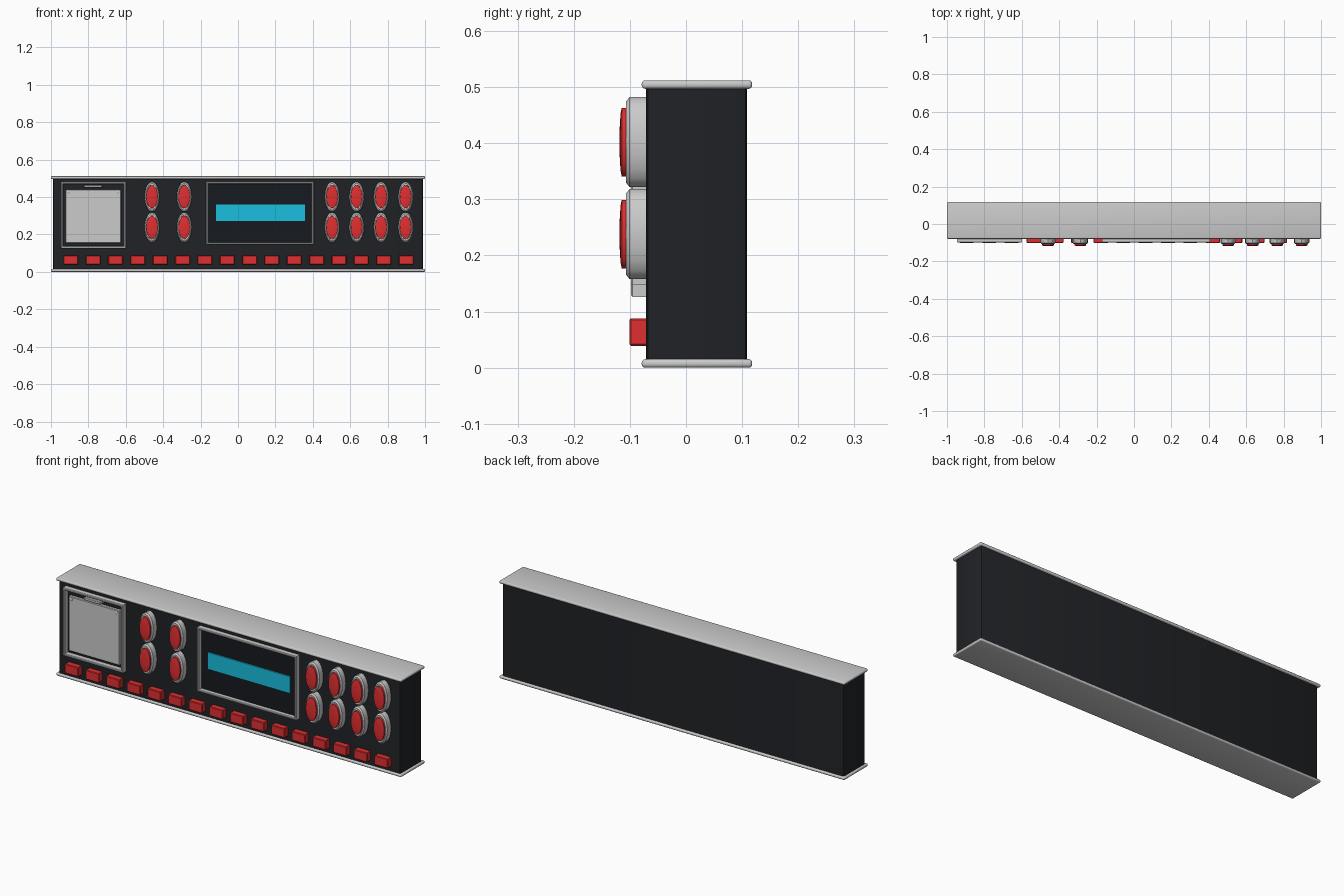
import bpy, bmesh, math

if "Cube" in bpy.data.objects:
    bpy.data.objects.remove(bpy.data.objects["Cube"])


def material(name, rgb):
    m = bpy.data.materials.new(name)
    m.diffuse_color = (*rgb, 1)
    m.use_nodes = True
    m.node_tree.nodes["Principled BSDF"].inputs["Base Color"].default_value = m.diffuse_color
    return m


DARK = material("dark_casing", (0.014, 0.016, 0.019))
BLACK = material("dark_glass", (0.008, 0.010, 0.014))
RED = material("red_plastic", (0.75, 0.028, 0.03))
CYAN = material("cyan_display", (0.01, 0.52, 0.74))


def finish(name, bm, mat=None, angle=35):
    bmesh.ops.recalc_face_normals(bm, faces=bm.faces)
    me = bpy.data.meshes.new(name)
    bm.to_mesh(me)
    bm.free()
    ob = bpy.data.objects.new(name, me)
    bpy.context.collection.objects.link(ob)
    if mat:
        me.materials.append(mat)
    bpy.ops.object.select_all(action='DESELECT')
    ob.select_set(True)
    bpy.context.view_layer.objects.active = ob
    bpy.ops.object.shade_smooth_by_angle(angle=math.radians(angle))
    return ob


def box(name, x, y, z, mat=None, bevel=0, segments=1, vertical_only=False):
    """Box from (min, max) pairs, with optional bevelled edges."""
    bm = bmesh.new()
    bmesh.ops.create_cube(bm, size=1)
    for v in bm.verts:
        v.co = [(a + b) / 2 + c * (b - a) for c, (a, b) in zip(v.co, (x, y, z))]
    if bevel:
        edges = [e for e in bm.edges if not vertical_only
                 or abs(e.verts[0].co.z - e.verts[1].co.z) > 0.01]
        bmesh.ops.bevel(bm, geom=edges, offset=bevel, segments=segments,
                        profile=0.5, affect='EDGES')
    return finish(name, bm, mat)


def loft(name, rings, mat=None, closed=False):
    """Skin a list of point rings; cap the ends or close into a loop."""
    bm = bmesh.new()
    loops = [[bm.verts.new(p) for p in ring] for ring in rings]
    n = len(loops[0])
    pairs = list(zip(loops, loops[1:])) + ([(loops[-1], loops[0])] if closed else [])
    for a, b in pairs:
        for i in range(n):
            j = (i + 1) % n
            bm.faces.new((a[i], a[j], b[j], b[i]))
    if not closed:
        bm.faces.new(loops[0])
        bm.faces.new(loops[-1])
    return finish(name, bm, mat)


def ellipse(cx, cz, rx, rz, y, n=20):
    return [(cx + rx * math.cos(2 * math.pi * i / n), y,
             cz + rz * math.sin(2 * math.pi * i / n)) for i in range(n)]


def frame(name, x, z, w, back, front, b=0.003):
    """Rectangular picture frame with softened front edges."""
    profile = [(0, back), (0, front + b), (b, front), (w - b, front),
               (w, front + b), (w, back)]
    rings = [[(x[0] + d, y, z[0] + d), (x[1] - d, y, z[0] + d),
              (x[1] - d, y, z[1] - d), (x[0] + d, y, z[1] - d)] for d, y in profile]
    return loft(name, rings, closed=True)


# Casing and end plates
box("casing", (-0.99, 0.99), (-0.071, 0.109), (0.01, 0.503), DARK, 0.010, 2, True)
box("bottom_plate", (-1, 1), (-0.079, 0.118), (0, 0.015), None, 0.006, 3)
box("top_plate", (-1, 1), (-0.079, 0.118), (0.497, 0.512), None, 0.006, 3)

# Oval knobs: grey collar with a domed red cap
for col, cx in enumerate((-0.46, -0.287, 0.503, 0.634, 0.765, 0.896)):
    for row, cz in enumerate((0.238, 0.402)):
        tag = f"{col + 1}_{row + 1}"
        loft("knob_collar_" + tag, [
            ellipse(cx, cz, rx, rz, y) for rx, rz, y in (
                (0.040, 0.080, -0.068), (0.040, 0.080, -0.101),
                (0.034, 0.072, -0.107), (0.032, 0.064, -0.107),
                (0.031, 0.063, -0.103))])
        loft("knob_cap_" + tag, [
            ellipse(cx, cz, 0.031 * s, 0.061 * s, y) for s, y in (
                (1, -0.100), (1, -0.1145), (0.85, -0.1165),
                (0.5, -0.118), (0.15, -0.1185))], RED)

# Row of push buttons
for i in range(16):
    cx = -0.894 + i * 0.1195
    box(f"push_button_{i + 1:02d}", (cx - 0.039, cx + 0.039), (-0.101, -0.066),
        (0.039, 0.088), RED, 0.003)

# Left hatch: frame, door, latch tab and screws
frame("hatch_frame", (-0.947, -0.599), (0.126, 0.482), 0.012, -0.066, -0.098)
box("hatch_door", (-0.922, -0.626), (-0.086, -0.066), (0.154, 0.441), None, 0.003)
box("hatch_latch", (-0.823, -0.727), (-0.100, -0.066), (0.451, 0.465), None, 0.002)
for side, cx in (("left", -0.906), ("right", -0.642)):
    loft("hatch_screw_" + side, [ellipse(cx, 0.427, r, r, y, 12) for r, y in (
        (0.008, -0.084), (0.008, -0.088), (0.005, -0.090))])

# Display: frame, dark glass and lit strip
frame("display_frame", (-0.170, 0.405), (0.147, 0.482), 0.011, -0.066, -0.098)
box("display_glass", (-0.162, 0.397), (-0.076, -0.066), (0.155, 0.474), BLACK)
box("display_strip", (-0.118, 0.358), (-0.083, -0.070), (0.271, 0.359), CYAN)
